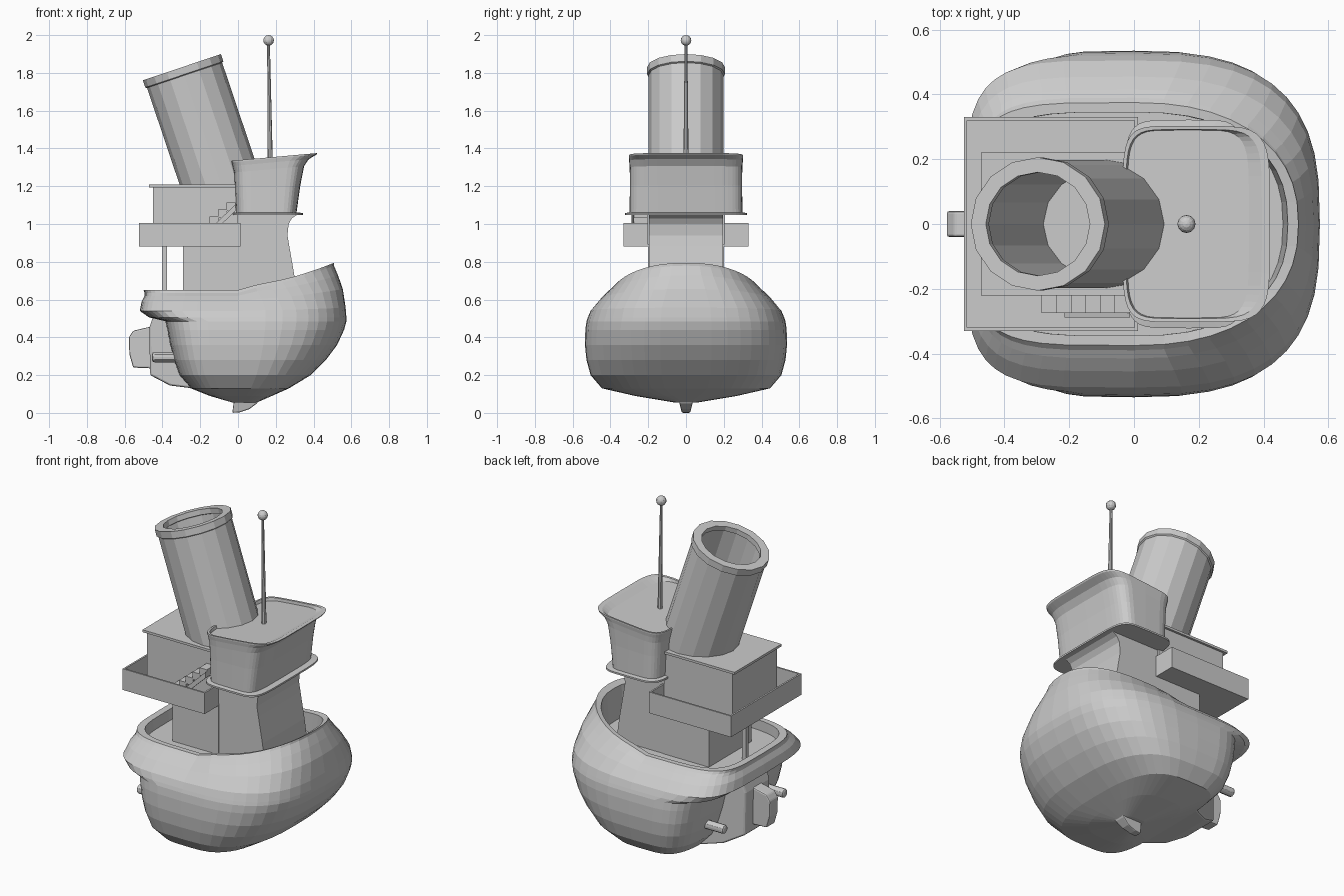
import bpy, bmesh, math
from mathutils import Matrix

if "Cube" in bpy.data.objects:
    bpy.data.objects.remove(bpy.data.objects["Cube"])


def finish(name, bm, bevel=0):
    bmesh.ops.recalc_face_normals(bm, faces=bm.faces)
    me = bpy.data.meshes.new(name)
    bm.to_mesh(me)
    bm.free()
    ob = bpy.data.objects.new(name, me)
    bpy.context.collection.objects.link(ob)
    if bevel:
        m = ob.modifiers.new("bevel", 'BEVEL')
        m.width, m.segments = bevel, 2
    return ob


def box(name, x0, x1, y0, y1, z0, z1):
    bm = bmesh.new()
    bmesh.ops.create_cube(bm, size=1)
    bmesh.ops.scale(bm, vec=(x1 - x0, y1 - y0, z1 - z0), verts=bm.verts)
    bmesh.ops.translate(bm, vec=((x0 + x1) / 2, (y0 + y1) / 2, (z0 + z1) / 2), verts=bm.verts)
    return finish(name, bm)


def loft(name, rings, seg, cx=0, front=2, back=2, lift=None, caps=True, loop=False):
    """Rings are (z, xmin, xmax, half width, lift weight[, front exponent]), superellipse outlines."""
    bm = bmesh.new()
    loops = []
    for z, x0, x1, hw, w, *own in rings:
        vs = []
        for i in range(seg):
            t = 2 * math.pi * i / seg
            c, s = math.cos(t), math.sin(t)
            n = (own[0] if own else front) if c > 0 else back
            x = cx + ((x1 - cx) if c > 0 else (cx - x0)) * math.copysign(abs(c) ** (2 / n), c)
            y = hw * math.copysign(abs(s) ** (2 / n), s)
            vs.append(bm.verts.new((x, y, z + (w * lift(x) if lift else 0))))
        loops.append(vs)
    pairs = list(zip(loops, loops[1:])) + ([(loops[-1], loops[0])] if loop else [])
    for a, b in pairs:
        for i in range(seg):
            j = (i + 1) % seg
            bm.faces.new((a[i], a[j], b[j], b[i]))
    if caps:
        bm.faces.new(loops[0])
        bm.faces.new(loops[-1])
    return finish(name, bm)


def slab(name, pts, width, bevel=0):
    """Side profile in x/z, extruded across y; width(x, z) is the half width."""
    bm = bmesh.new()
    sides = [[bm.verts.new((x, s * width(x, z), z)) for x, z in pts] for s in (-1, 1)]
    bm.faces.new(sides[0])
    bm.faces.new(sides[1])
    for i in range(len(pts)):
        j = (i + 1) % len(pts)
        bm.faces.new((sides[0][i], sides[0][j], sides[1][j], sides[1][i]))
    return finish(name, bm, bevel)


def rod(name, r0, r1, length, seg, matrix, bevel=0):
    bm = bmesh.new()
    bmesh.ops.create_cone(bm, cap_ends=True, segments=seg, radius1=r0, radius2=r1,
                          depth=length, matrix=matrix)
    return finish(name, bm, bevel)


# Hull with stern overhang, bulwark, raised bow and sunken deck
def sheer(x):
    return 0 if x < 0.07 else min(1, (x - 0.07) / 0.03) * 0.035 + max(0, x - 0.1) ** 1.5 * 0.42


loft("hull", [
    (0.055, -0.03, 0.10, 0.06, 0), (0.09, -0.15, 0.18, 0.27, 0),
    (0.13, -0.25, 0.27, 0.445, 0), (0.20, -0.31, 0.385, 0.505, 0),
    (0.28, -0.34, 0.465, 0.527, 0), (0.36, -0.36, 0.525, 0.535, 0),
    (0.44, -0.375, 0.562, 0.533, 0), (0.485, -0.385, 0.574, 0.527, 0),
    (0.505, -0.47, 0.574, 0.52, 0), (0.54, -0.52, 0.57, 0.505, 0.1),
    (0.59, -0.51, 0.555, 0.455, 0.4, 2.6), (0.62, -0.495, 0.53, 0.415, 0.7, 2.4),
    (0.635, -0.495, 0.508, 0.39, 1, 2.3), (0.65, -0.50, 0.508, 0.375, 1, 2.3),
    (0.65, -0.46, 0.475, 0.345, 0.95, 2.4), (0.59, -0.45, 0.46, 0.345, 0, 2.4)],
    44, front=2.85, back=4.5, lift=sheer)

# Keel fin, stern post, rudder and exhaust pipes
slab("keel_fin", [(-0.03, 0.0), (0.01, 0.003), (0.06, 0.02), (0.1, 0.05), (0.12, 0.08), (-0.02, 0.08)],
     lambda x, z: 0.022 + 0.25 * z, 0.006)
slab("stern_post", [(-0.45, 0.51), (-0.47, 0.45), (-0.465, 0.2), (-0.36, 0.145), (-0.2, 0.125), (-0.2, 0.51)],
     lambda x, z: 0.11 + 0.55 * (x + 0.47), 0.01)
slab("rudder", [(-0.44, 0.46), (-0.47, 0.455), (-0.555, 0.435), (-0.578, 0.40), (-0.575, 0.31),
                (-0.555, 0.24), (-0.44, 0.235)], lambda x, z: 0.04, 0.008)
for side, label in ((-1, "right"), (1, "left")):
    rod("exhaust_" + label, 0.027, 0.027, 0.2, 12, Matrix.Translation((-0.355, side * 0.28, 0.295))
        @ Matrix.Rotation(math.pi / 2, 4, 'Y'), 0.012)

# Lower house, balcony post and curved tower
box("lower_house", -0.29, 0.012, -0.2, 0.2, 0.58, 0.89)
box("balcony_post", -0.402, -0.376, -0.013, 0.013, 0.58, 0.89)
slab("tower", [(0.0, 0.58), (0.32, 0.58), (0.298, 0.73), (0.272, 0.88), (0.262, 0.94),
               (0.268, 1.0), (0.285, 1.03), (0.315, 1.05), (0.0, 1.05)], lambda x, z: 0.197)

# Balcony tray around the upper house
box("balcony_floor", -0.525, 0.012, -0.33, 0.33, 0.88, 0.892)
box("balcony_wall_stern", -0.525, -0.515, -0.33, 0.33, 0.88, 1.005)
for side, label in ((-1, "right"), (1, "left")):
    y = side * 0.325
    box("balcony_wall_" + label, -0.525, 0.012, y - 0.005, y + 0.005, 0.88, 1.005)
    y = side * 0.265
    box("balcony_end_" + label, 0.002, 0.012, y - 0.065, y + 0.065, 0.88, 1.005)
box("upper_house", -0.45, 0.0, -0.207, 0.207, 0.885, 1.2)
box("house_roof", -0.472, 0.01, -0.22, 0.22, 1.194, 1.208)

# Stairs with stringer
for i in range(6):
    x = -0.285 + i * 0.045
    top = 0.93 + i * 0.037
    box("stair_step_%d" % (i + 1), x, x + 0.048, -0.275, -0.2, top - 0.045, top)
stringer = slab("stair_stringer", [(-0.215, 0.91), (-0.18, 0.91), (-0.012, 1.07), (-0.012, 1.105)],
                lambda x, z: 0.007)
stringer.location.y = -0.282

# Wheelhouse with base flange, flared rim and recessed sloping roof
loft("wheelhouse", [
    (1.048, -0.03, 0.345, 0.322, 0), (1.058, -0.03, 0.345, 0.322, 0),
    (1.062, -0.012, 0.31, 0.299, 0), (1.20, -0.018, 0.33, 0.297, 0.3),
    (1.29, -0.022, 0.35, 0.298, 1), (1.325, -0.03, 0.375, 0.30, 1),
    (1.345, -0.035, 0.415, 0.303, 1), (1.353, -0.035, 0.42, 0.303, 1),
    (1.352, -0.025, 0.395, 0.292, 1), (1.335, -0.02, 0.355, 0.29, 1)],
    40, cx=0.17, front=5.5, back=6, lift=lambda x: 0.09 * (x - 0.17))

# Raked open funnel with rim collar
tube = [(0.198, -0.75), (0.198, -0.045), (0.206, -0.04), (0.206, 0.0),
        (0.16, 0.0), (0.16, -0.03), (0.172, -0.035), (0.172, -0.75)]
funnel = loft("funnel", [(z, -r * 1.06, r * 1.06, r, 0) for r, z in tube], 16, caps=False, loop=True)
funnel.location = (-0.297, 0, 1.83)
funnel.rotation_euler.y = math.radians(-18.6)

# Mast and ball
rod("mast", 0.014, 0.007, 0.66, 8,
    Matrix.Translation((0.166, 0, 1.64)) @ Matrix.Rotation(math.radians(-0.8), 4, 'Y'))
bm = bmesh.new()
bmesh.ops.create_uvsphere(bm, u_segments=12, v_segments=8, radius=0.028,
                          matrix=Matrix.Translation((0.162, 0, 1.972)))
finish("mast_ball", bm)
